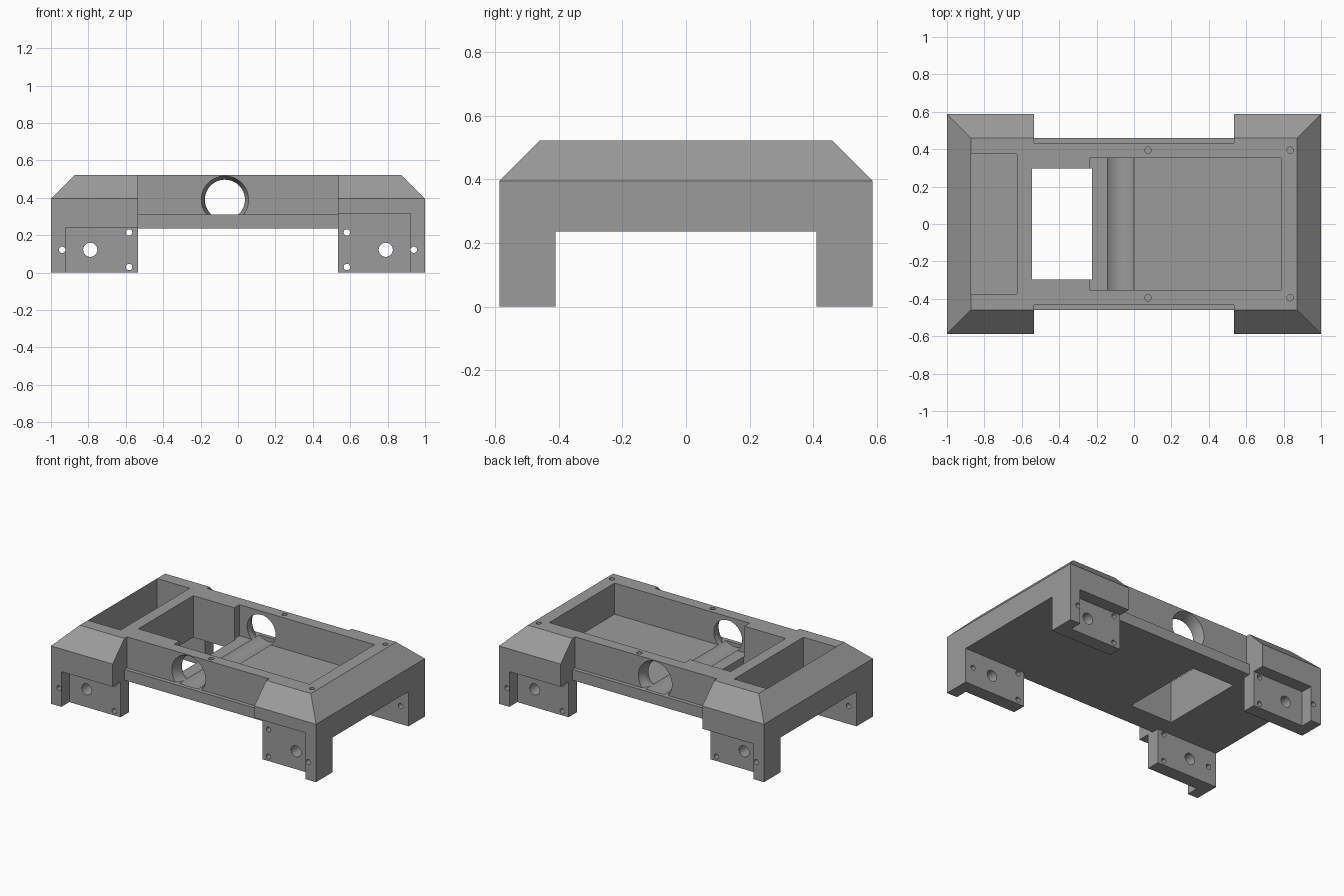
import bpy, bmesh, math
from mathutils import Matrix, Vector

if "Cube" in bpy.data.objects:
    bpy.data.objects.remove(bpy.data.objects["Cube"])

gray = bpy.data.materials.new("plain gray")
gray.diffuse_color = (0.33, 0.33, 0.33, 1)
gray.use_nodes = True
gray.node_tree.nodes["Principled BSDF"].inputs["Base Color"].default_value = gray.diffuse_color


def to_object(name, bm):
    bmesh.ops.recalc_face_normals(bm, faces=bm.faces)
    mesh = bpy.data.meshes.new(name)
    bm.to_mesh(mesh)
    bm.free()
    mesh.materials.append(gray)
    ob = bpy.data.objects.new(name, mesh)
    bpy.context.collection.objects.link(ob)
    return ob


def cut(bm):
    """Subtract a bmesh solid from the chassis."""
    cutter = to_object("cutter", bm)
    cutter.hide_render = True
    mod = chassis.modifiers.new("cut", 'BOOLEAN')
    mod.operation, mod.solver, mod.object = 'DIFFERENCE', 'EXACT', cutter
    bpy.context.view_layer.objects.active = chassis
    bpy.ops.object.modifier_apply(modifier=mod.name)
    bpy.data.objects.remove(cutter)


def cut_box(x0, x1, y0, y1, z0, z1):
    bm = bmesh.new()
    size = Matrix.Diagonal((abs(x1 - x0), abs(y1 - y0), abs(z1 - z0), 1))
    mid = Matrix.Translation(((x0 + x1) / 2, (y0 + y1) / 2, (z0 + z1) / 2))
    bmesh.ops.create_cube(bm, size=1, matrix=mid @ size)
    cut(bm)


def cut_round(center, axis, r0, r1, length, sides, floor=None):
    """Cylinder or cone running along axis, optionally trimmed below a floor."""
    bm = bmesh.new()
    turn = Vector(axis).to_track_quat('Z', 'Y').to_matrix().to_4x4()
    bmesh.ops.create_cone(bm, cap_ends=True, segments=sides, radius1=r0, radius2=r1,
                          depth=length, matrix=Matrix.Translation(center) @ turn)
    if floor is not None:
        geom = bm.verts[:] + bm.edges[:] + bm.faces[:]
        bmesh.ops.bisect_plane(bm, geom=geom, plane_co=(0, 0, floor),
                               plane_no=(0, 0, 1), clear_inner=True)
        bmesh.ops.holes_fill(bm, edges=bm.edges[:], sides=0)
    cut(bm)


# Solid block with a sloped upper rim
bm = bmesh.new()
rings = [[bm.verts.new((sx * x, sy * y, z)) for sx, sy in ((-1, -1), (1, -1), (1, 1), (-1, 1))]
         for x, y, z in ((1, .587, 0), (1, .587, .395), (.872, .46, .522))]
bm.faces.new(rings[0])
bm.faces.new(rings[2])
for a, b in zip(rings, rings[1:]):
    for i in range(4):
        j = (i + 1) % 4
        bm.faces.new((a[i], a[j], b[j], b[i]))
chassis = to_object("chassis", bm)

# Open space between the four legs
cut_box(-2, 2, -.41, .41, -1, .237)
cut_box(-.535, .535, -1, 1, -1, .237)

# Narrow waist with a low ledge on both sides
for s in (-1, 1):
    cut_box(-.535, .535, s * .46, s * 1, .1, 1)
    cut_box(-.535, .535, s * .432, s * 1, .31, 1)

# Stepped outer faces of the legs
for sx in (-1, 1):
    for sy in (-1, 1):
        top = .315 if (sx, sy) == (1, -1) else .24
        cut_box(sx * .4, sx * .922, sy * .502, sy * 1, -1, top)

# Compartments and the opening through the floor
cut_box(-.872, -.625, -.373, .373, .31, 1)
cut_box(-.235, .785, -.352, .352, .31, 1)
cut_box(-.545, -.225, -.296, .296, 0, 1)

# Cross bore with flared mouths
cut_round((-.07, 0, .39), (0, 1, 0), .107, .107, .866, 64)
for s in (-1, 1):
    cut_round((-.07, s * .408, .39), (0, s, 0), .107, .127, .05, 64, floor=.31)

# Mounting holes through the legs
for sx in (-1, 1):
    for x, z, r in ((.79, .122, .038), (.94, .122, .017), (.582, .215, .017), (.582, .03, .017)):
        for sy in (-1, 1):
            cut_round((sx * x, sy * .5, z), (0, 1, 0), r, r, .4, 24)

# Screw holes in the upper rim
for x in (.075, .835):
    for y in (-.395, .395):
        cut_round((x, y, .5), (0, 0, 1), .017, .017, .2, 24)

bpy.ops.object.select_all(action='DESELECT')
chassis.select_set(True)
bpy.context.view_layer.objects.active = chassis
bpy.ops.object.shade_smooth_by_angle(angle=math.radians(30))
